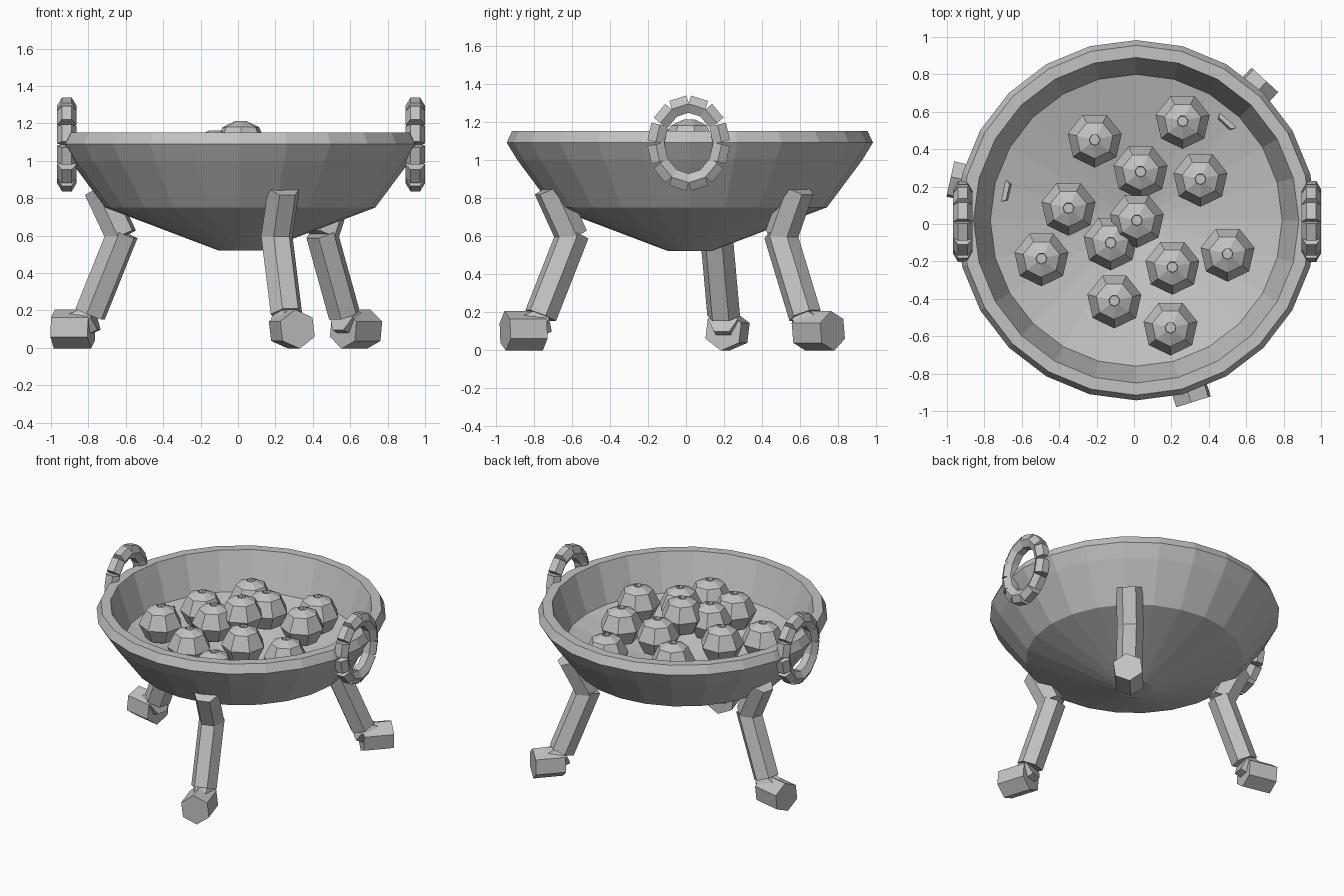
import bpy, bmesh
from math import sin, cos, pi, radians
from mathutils import Vector

cube = bpy.data.objects.get("Cube")
if cube:
    bpy.data.objects.remove(cube, do_unlink=True)

CENTER = Vector((0.012, 0.02, 0))
COLOUR = (0.54, 0.54, 0.54, 1)

grey = bpy.data.materials.new("stone grey")
grey.use_nodes = True
grey.diffuse_color = COLOUR
grey.node_tree.nodes["Principled BSDF"].inputs["Base Color"].default_value = COLOUR


def finish(name, bm):
    bmesh.ops.recalc_face_normals(bm, faces=bm.faces)
    mesh = bpy.data.meshes.new(name)
    bm.to_mesh(mesh)
    bm.free()
    mesh.materials.append(grey)
    obj = bpy.data.objects.new(name, mesh)
    bpy.context.collection.objects.link(obj)


def lathe(bm, profile, sides, origin, turn=0.0):
    """Revolve (radius, z) points; zero radius becomes a pole."""
    rings = []
    for r, z in profile:
        count = sides if r > 0 else 1
        rings.append([bm.verts.new(origin + Vector((r * cos(turn + 2 * pi * i / sides),
                                                    r * sin(turn + 2 * pi * i / sides), z)))
                      for i in range(count)])
    for a, b in zip(rings, rings[1:]):
        for i in range(sides):
            j = (i + 1) % sides
            quad = [a[i % len(a)], a[j % len(a)], b[j % len(b)], b[i % len(b)]]
            bm.faces.new(list(dict.fromkeys(quad)))


def prism(bm, start, end, side, radius, turn=0.0):
    """Six-sided bar between two points; side is a direction across it."""
    up = (end - start).normalized().cross(side)
    rings = [[bm.verts.new(p + radius * (side * cos(turn + k * pi / 3)
                                         + up * sin(turn + k * pi / 3)))
              for k in range(6)] for p in (start, end)]
    for k in range(6):
        j = (k + 1) % 6
        bm.faces.new((rings[0][k], rings[0][j], rings[1][j], rings[1][k]))
    for ring in rings:
        bm.faces.new(ring)


# Bowl with a thick rim and a shallow inner floor
bm = bmesh.new()
lathe(bm, [(0, 0.52), (0.115, 0.52), (0.722, 0.75), (0.908, 1.0), (0.963, 1.09),
           (0.935, 1.15), (0.87, 1.15), (0.78, 0.885), (0.1, 0.70), (0, 0.70)],
      24, CENTER)
finish("bowl", bm)

# Three bent legs with block feet
for n, angle in enumerate((-72.5, 47.5, 167.5)):
    out = Vector((cos(radians(angle)), sin(radians(angle)), 0))
    across = Vector((-out.y, out.x, 0))

    def at(r, z):
        return CENTER + out * r + Vector((0, 0, z))

    bm = bmesh.new()
    prism(bm, at(0.772, 0.85), at(0.65, 0.595), across, 0.088)
    prism(bm, at(0.643, 0.615), at(0.822, 0.18), across, 0.088)
    prism(bm, at(0.80, 0.16), at(0.92, 0.11), across, 0.08)
    finish(f"leg_{n + 1}", bm)
    bm = bmesh.new()
    prism(bm, at(0.815, 0.1), at(1.018, 0.1), across, 0.105, turn=pi / 6 + 0.12)
    finish(f"foot_{n + 1}", bm)

# Two upright ring handles made of separate blocks
BLOCKS = 12
SIDEWAYS = Vector((1, 0, 0))
for name, x in (("left_handle", 0.948), ("right_handle", -0.915)):
    bm = bmesh.new()
    for i in range(BLOCKS):
        a = 2 * pi * (i + 0.5) / BLOCKS
        mid = Vector((x, CENTER.y - 0.006 + 0.168 * cos(a), 1.087 + 0.2 * sin(a)))
        along = Vector((0, -0.168 * sin(a), 0.2 * cos(a))).normalized() * 0.047
        prism(bm, mid - along, mid + along, SIDEWAYS, 0.052)
    finish(name, bm)

# Faceted lumps with dimpled tops, heaped towards the middle: x, y, height of the middle
LUMPS = [(0.015, 0.02, 1.08), (-0.125, -0.10, 1.03), (0.035, 0.28, 1.02),
         (0.355, 0.24, 1.0), (-0.21, 0.45, 0.975), (0.26, 0.55, 0.945),
         (-0.35, 0.085, 0.995), (-0.495, -0.185, 0.955), (-0.105, -0.41, 0.98),
         (0.205, -0.23, 1.01), (0.50, -0.16, 0.97), (0.195, -0.555, 0.945)]
upper = [(0, 0.112), (0.028, 0.112), (0.03, 0.132), (0.1, 0.1)]
lump_profile = upper + [(0.148, 0)] + [(r, -z) for r, z in reversed(upper)]
for n, spot in enumerate(LUMPS):
    bm = bmesh.new()
    lathe(bm, lump_profile, 7, Vector(spot), -pi / 2)
    finish(f"lump_{n + 1}", bm)
